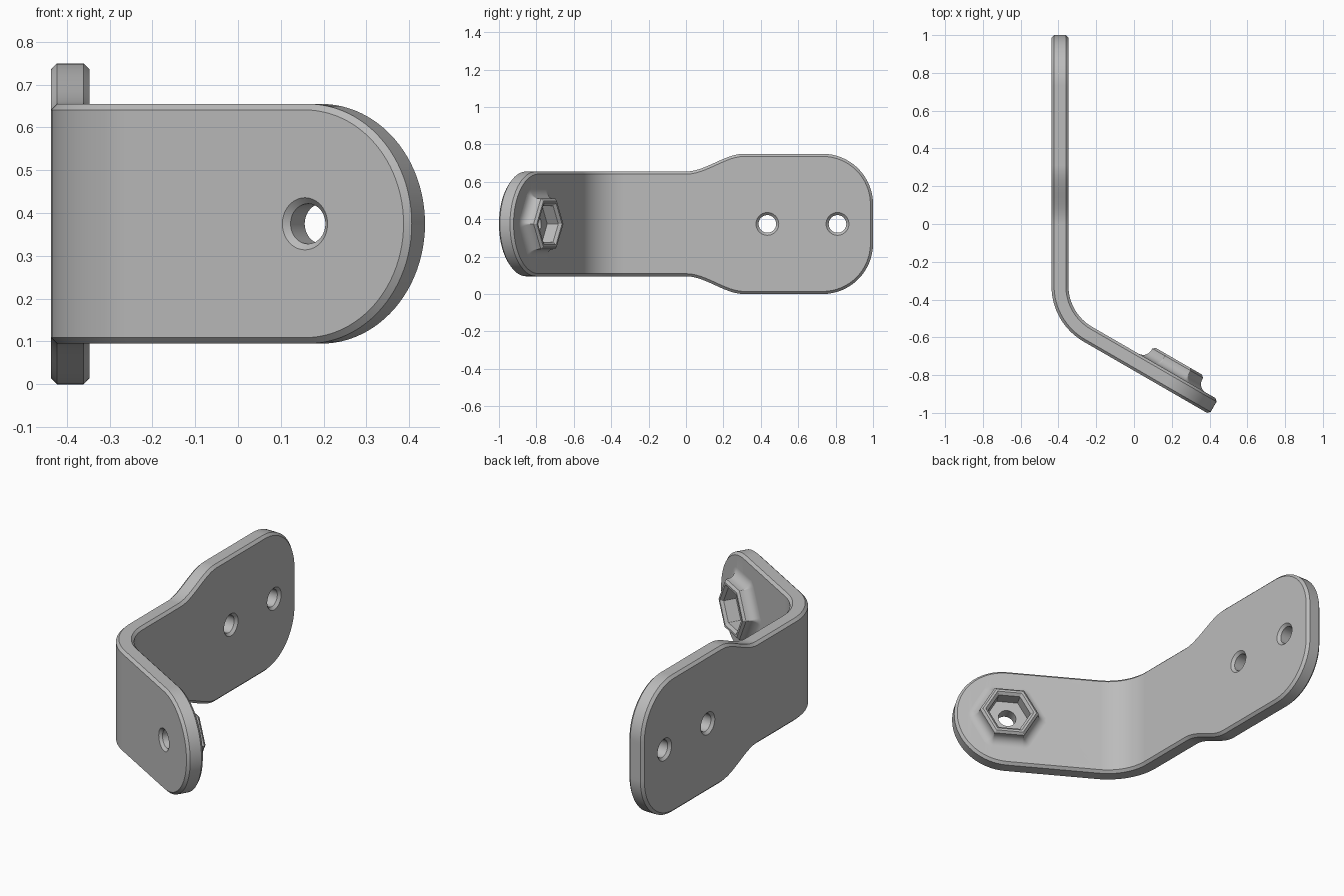
import bpy, bmesh
from math import sin, cos, pi
from mathutils import Vector

if "Cube" in bpy.data.objects:
    bpy.data.objects.remove(bpy.data.objects["Cube"])

THICK, CHAMFER = 0.09, 0.014
MID_Z, OUTER_X = 0.375, -0.437
WIDE, NARROW = 0.375, 0.28          # half widths of the two ends
R = 0.34                            # outer bend radius
BEND = pi / 3
U1 = 0.328                          # bend start along the strip
U2 = U1 + R * BEND                  # bend end
TIP = U2 + 0.769
BOSS_U = TIP - NARROW
BOSS_TOP = THICK + 0.072


def bend(u, w, t):
    """Map strip length, width and depth to the folded bracket."""
    a = min(max((u - U1) / R, 0), BEND)
    x = OUTER_X + R - (R - t) * cos(a)
    y = -U1 - (R - t) * sin(a)
    extra = u - U1 if u < U1 else max(u - U2, 0)
    return Vector((x + extra * sin(a), y - extra * cos(a), MID_Z + w))


def make_object(name, bm):
    bmesh.ops.recalc_face_normals(bm, faces=bm.faces)
    mesh = bpy.data.meshes.new(name)
    bm.to_mesh(mesh)
    bm.free()
    ob = bpy.data.objects.new(name, mesh)
    bpy.context.collection.objects.link(ob)
    return ob


def loft(name, rings, cap=True):
    """Skin a stack of closed rings; returns a bmesh or a finished object."""
    bm = bmesh.new()
    rows = [[bm.verts.new(bend(*p)) for p in ring] for ring in rings]
    n = len(rows[0])
    for lo, hi in zip(rows, rows[1:]):
        for i in range(n):
            j = (i + 1) % n
            bm.faces.new((lo[i], lo[j], hi[j], hi[i]))
    if cap:
        bm.faces.new(rows[0])
        bm.faces.new(rows[-1])
        return make_object(name, bm)
    return bm, rows


def circle(u, radius, t, n=40):
    return [(u + radius * cos(2 * pi * i / n), radius * sin(2 * pi * i / n), t)
            for i in range(n)]


def hexagon(u, apothem, t, round_=0.003, k=5):
    """Hexagon with corners along the strip, grown outwards by round_."""
    pts, corner = [], apothem / cos(pi / 6)
    for c in range(6):
        for s in range(k + 1):
            a = c * pi / 3 + (s / k - 0.5) * pi / 3
            pts.append((u + corner * cos(c * pi / 3) + round_ * cos(a),
                        corner * sin(c * pi / 3) + round_ * sin(a), t))
    return pts


def half_outline():
    pts, rad, n = [], 0.27, 16
    for i in range(n + 1):                       # rounded wide end
        a = pi / 2 * i / n
        pts.append((-1 + rad - rad * cos(a), WIDE - rad + rad * sin(a)))
    for i in range(13):                          # S-shaped shoulder
        s = i / 12
        pts.append((-0.31 + 0.31 * s, WIDE - (WIDE - NARROW) * s * s * (3 - 2 * s)))
    for i in range(17):                          # bend
        pts.append((U1 + (U2 - U1) * i / 16, NARROW))
    for i in range(25):                          # round narrow end
        a = pi / 2 * i / 24
        pts.append((BOSS_U + NARROW * sin(a), NARROW * cos(a) if i < 24 else 0))
    return [Vector(p) for p in pts]


def inset(loop, d):
    out = []
    for i, p in enumerate(loop):
        q, r = loop[i - 1], loop[(i + 1) % len(loop)]
        tan = ((p - q).normalized() + (r - p).normalized()).normalized()
        out.append(p + d * Vector((tan.y, -tan.x)))
    return out


# Folded plate with chamfered rim
half = half_outline()
loop = half + [Vector((p.x, -p.y)) for p in reversed(half[:-1])]
inner = inset(loop, CHAMFER)
levels = [(inner, 0), (loop, CHAMFER), (loop, THICK - CHAMFER), (inner, THICK)]
bm, rows = loft("bracket", [[(p.x, p.y, t) for p in ring] for ring, t in levels], cap=False)
for row in (rows[0], rows[-1]):
    for i in range(len(half) - 1):
        quad = [row[i], row[i + 1], row[-2 - i], row[-1 - i]]
        bm.faces.new(list(dict.fromkeys(quad)))
bracket = make_object("bracket", bm)

# Hexagonal nut boss with a flared foot
APO, FOOT = 0.132, 0.05
boss_rings = [hexagon(BOSS_U, APO, 0.05, FOOT)]
for i in range(8):
    a = pi / 2 * i / 7
    boss_rings.append(hexagon(BOSS_U, APO, THICK + FOOT * (1 - cos(a)),
                              0.003 + FOOT * (1 - sin(a))))
boss_rings += [hexagon(BOSS_U, APO, BOSS_TOP - 0.012),
               hexagon(BOSS_U, APO - 0.012, BOSS_TOP)]
boss = loft("nut_boss", boss_rings)

# Nut pocket and bolt hole cutters
E, HOLE = 0.02, 0.047
tools = [(boss, 'UNION')]
tools.append((loft("pocket_cutter", [
    hexagon(BOSS_U, 0.094, 0.08),
    hexagon(BOSS_U, 0.094, BOSS_TOP - 0.014),
    hexagon(BOSS_U, 0.108 + E, BOSS_TOP + E)]), 'DIFFERENCE'))
for u in (-0.81, -0.435, BOSS_U):
    rings = [circle(u, HOLE + CHAMFER + E, -E), circle(u, HOLE, CHAMFER)]
    if u < 0:
        rings += [circle(u, HOLE, THICK - CHAMFER),
                  circle(u, HOLE + CHAMFER + E, THICK + E)]
    else:
        rings.append(circle(u, HOLE, THICK + E))
    tools.append((loft("hole_cutter", rings), 'DIFFERENCE'))

bpy.context.view_layer.objects.active = bracket
for tool, op in tools:
    mod = bracket.modifiers.new(op.title(), 'BOOLEAN')
    mod.operation, mod.object, mod.solver = op, tool, 'EXACT'
    bpy.ops.object.modifier_apply(modifier=mod.name)
    bpy.data.objects.remove(tool)

# Grey metal
mat = bpy.data.materials.new("grey_metal")
mat.use_nodes = True
grey = (0.5, 0.5, 0.5, 1)
mat.diffuse_color = grey
mat.node_tree.nodes["Principled BSDF"].inputs["Base Color"].default_value = grey
bracket.data.materials.clear()
bracket.data.materials.append(mat)

# Smooth shading with crisp edges
bpy.ops.object.select_all(action='DESELECT')
bracket.select_set(True)
bpy.ops.object.shade_smooth_by_angle(angle=pi / 6)
weighted = bracket.modifiers.new("Weighted normals", 'WEIGHTED_NORMAL')
weighted.keep_sharp = True
